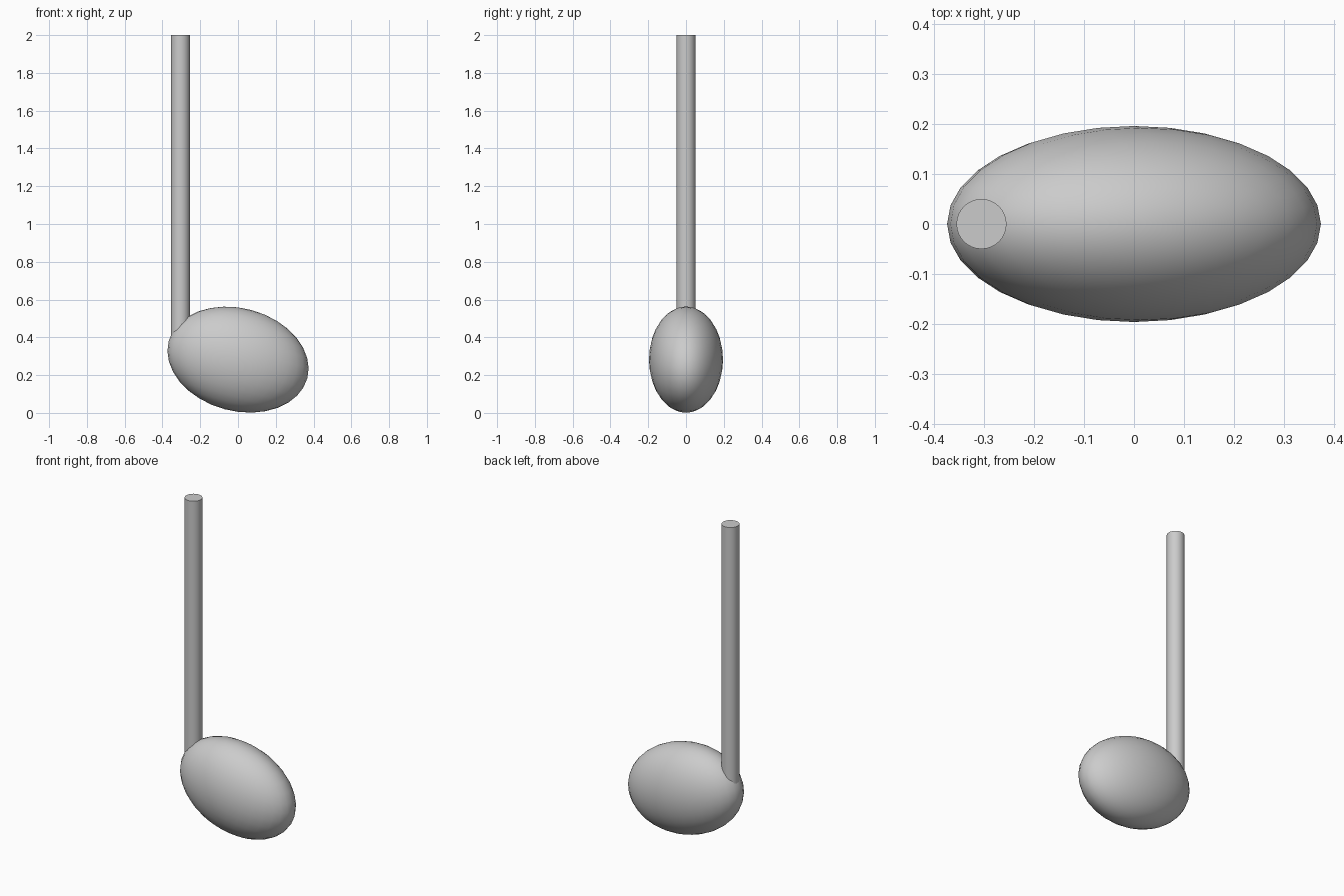
import bpy
from math import radians

if "Cube" in bpy.data.objects:
    bpy.data.objects.remove(bpy.data.objects["Cube"])

# Note head: flattened ellipsoid, tilted about y
bpy.ops.mesh.primitive_uv_sphere_add(segments=32, ring_count=16, radius=1,
                                     location=(0, 0, 0.282), rotation=(0, radians(15), 0))
head = bpy.context.object
head.name = "note_head"
head.scale = (0.38, 0.196, 0.272)
bpy.ops.object.transform_apply(location=False, rotation=False, scale=True)
bpy.ops.object.shade_smooth()

# Stem: thin rod sunk into the left end of the head
bottom, top = 0.34, 2.0
bpy.ops.mesh.primitive_cylinder_add(vertices=32, radius=0.05, depth=top - bottom,
                                    location=(-0.305, 0, (top + bottom) / 2))
stem = bpy.context.object
stem.name = "stem"
bpy.ops.object.shade_smooth_by_angle(angle=radians(30))
